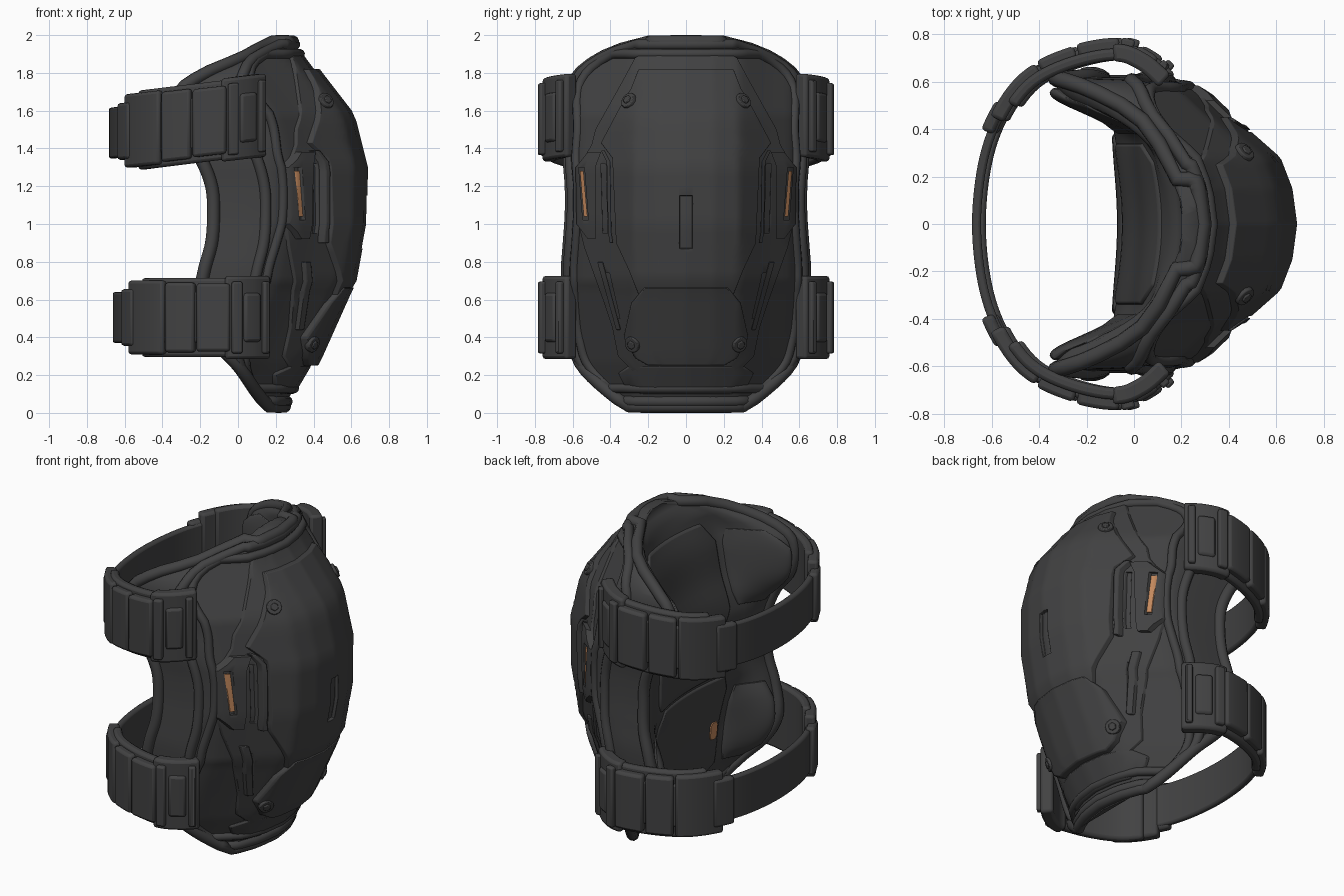
import bpy, bmesh, math
from mathutils import Vector

if "Cube" in bpy.data.objects:
    bpy.data.objects.remove(bpy.data.objects["Cube"])


def material(name, col):
    m = bpy.data.materials.new(name)
    m.diffuse_color = (*col, 1)
    m.use_nodes = True
    m.node_tree.nodes["Principled BSDF"].inputs["Base Color"].default_value = m.diffuse_color
    return m


DARK = material("charcoal", (0.054, 0.054, 0.055))
ORANGE = material("copper_orange", (0.55, 0.25, 0.11))


def interp(tab, v, k=1, smooth=True):
    """Read column k of a table at v, linear or cubic."""
    if v <= tab[0][0]:
        return tab[0][k]
    if v >= tab[-1][0]:
        return tab[-1][k]
    i = max(j for j in range(len(tab) - 1) if tab[j][0] <= v)
    a, b = tab[i], tab[i + 1]
    h = b[0] - a[0]
    t = (v - a[0]) / h
    if not smooth:
        return a[k] + (b[k] - a[k]) * t
    p, n = tab[max(i - 1, 0)], tab[min(i + 2, len(tab) - 1)]
    ma = (b[k] - p[k]) / (b[0] - p[0]) * h
    mb = (n[k] - a[k]) / (n[0] - a[0]) * h
    return ((2*t**3 - 3*t*t + 1) * a[k] + (t**3 - 2*t*t + t) * ma
            + (3*t*t - 2*t**3) * b[k] + (t**3 - t*t) * mb)


def make(name, bm, mat=DARK, bevel=0.0, angle=35):
    bmesh.ops.recalc_face_normals(bm, faces=bm.faces)
    me = bpy.data.meshes.new(name)
    bm.to_mesh(me)
    bm.free()
    ob = bpy.data.objects.new(name, me)
    bpy.context.collection.objects.link(ob)
    me.materials.append(mat)
    bpy.ops.object.select_all(action='DESELECT')
    ob.select_set(True)
    bpy.context.view_layer.objects.active = ob
    bpy.ops.object.shade_smooth_by_angle(angle=math.radians(angle))
    if bevel:
        b = ob.modifiers.new("bevel", 'BEVEL')
        b.width, b.segments, b.limit_method = bevel, 2, 'ANGLE'
        b.angle_limit = math.radians(40)
    return ob


def loft(rings):
    """Closed tube of vertex rings with end caps."""
    bm = bmesh.new()
    vs = [[bm.verts.new(p) for p in r] for r in rings]
    n = len(vs[0])
    for a, b in zip(vs, vs[1:]):
        for i in range(n):
            bm.faces.new((a[i], a[(i + 1) % n], b[(i + 1) % n], b[i]))
    bm.faces.new(vs[0])
    bm.faces.new(vs[-1])
    return bm


# front plate surface: centre line by height, and falloff across the width
CENTRE = [(0, .27), (.1, .32), (.27, .42), (.65, .59), (.7, .62), (1, .675),
          (1.3, .68), (1.58, .61), (1.8, .44), (1.88, .38), (2, .31)]
FALL = [(0, 0), (.15, .02), (.28, .07), (.43, .24), (.55, .365), (.62, .48), (.7, .7)]


def plate_x(y, z):
    return interp(CENTRE, z, 1, False) - interp(FALL, abs(y), 1, False)


# padded body: z, half width, front x, inner x, rear edge x
BODY = [(0, .24, .27, .2, .2), (.08, .37, .32, .13, .12), (.25, .55, .38, .08, 0),
        (.4, .6, .44, .06, -.14), (.55, .62, .52, .05, -.21), (.75, .63, .56, .01, -.18),
        (.9, .62, .59, -.03, -.14), (1.05, .61, .6, -.04, -.13), (1.2, .61, .6, -.04, -.14),
        (1.35, .62, .59, -.01, -.2), (1.5, .61, .57, .04, -.31), (1.7, .61, .48, .08, -.31),
        (1.8, .56, .42, .11, -.17), (1.88, .45, .38, .14, .02), (1.94, .3, .34, .17, .13),
        (1.965, .19, .32, .2, .18), (2, .08, .28, .21, .2)]


def outer_pt(t, z):
    w, xo, xe = (interp(BODY, z, k) for k in (1, 2, 4))
    y = w * math.copysign(abs(math.sin(t)) ** .62, t)
    x = xe + (xo - xe) * max(math.cos(t), 0) ** .62
    return Vector((max(min(x, plate_x(y, z) - .04), xe), y, z))


def inner_x(y, z):
    w, xi, xe = (interp(BODY, z, k) for k in (1, 3, 4))
    a, b = min(.36, w * .6), w - .04
    f = min(max((abs(y) - a) / (b - a), 0), 1)
    dip = min(.05, max(xi - xe, 0) * .4) * min(abs(y) / a, 1) ** 2
    return xi - dip + (xe - xi + dip) * f * f * (3 - 2 * f)


rings = []
for j in range(81):
    z = 2 * j / 80
    w = interp(BODY, z, 1)
    out = [outer_pt(math.pi * (i / 36 - .5), z) for i in range(37)]
    inn = [Vector((inner_x(y, z), y, z)) for y in ((w - .03) * (1 - i / 12) for i in range(25))]
    rings.append(out + inn)
make("padded_body", loft(rings), DARK, 0, 60)


# piping around the pad edge
def piping(name, t0, z0, z1, r):
    zs = [z0 + (z1 - z0) * i / 50 for i in range(51)]
    ts = [t0 * (1 - i / 8) for i in range(1, 16)]
    pts = [outer_pt(t0, z) for z in zs] + [outer_pt(t, z1) for t in ts]
    pts += [outer_pt(-t0, z) for z in reversed(zs)] + [outer_pt(-t, z0) for t in ts]
    cu = bpy.data.curves.new(name, 'CURVE')
    cu.dimensions, cu.bevel_depth, cu.bevel_resolution = '3D', r, 3
    sp = cu.splines.new('POLY')
    sp.points.add(len(pts) - 1)
    for p, v in zip(sp.points, pts):
        p.co = (*v, 1)
    sp.use_cyclic_u = True
    cu.materials.append(DARK)
    bpy.context.collection.objects.link(bpy.data.objects.new(name, cu))


piping("rear_piping", math.pi / 2, .035, 1.965, .034)
piping("side_piping", 1.36, .06, 1.95, .03)
piping("front_piping", 1.12, .13, 1.9, .026)


def panel(name, rows, surf, off, thick, mat=DARK, puff=0, bevel=.01, side=1, cols=20):
    """Panel following a surface; rows are (z, y0, y1)."""
    zs = []
    for a, b in zip(rows, rows[1:]):
        n = max(1, round((b[0] - a[0]) / .05))
        zs += [a[0] + (b[0] - a[0]) * i / n for i in range(n)]
    zs.append(rows[-1][0])
    rings = []
    for z in zs:
        y0, y1 = interp(rows, z, 1, False), interp(rows, z, 2, False)
        v = 2 * (z - zs[0]) / (zs[-1] - zs[0]) - 1
        top, bot = [], []
        for i in range(cols + 1):
            u = 2 * i / cols - 1
            y = y0 + (y1 - y0) * i / cols
            x = surf(y, z) + off
            top.append((x + puff * (1 - u**4) * (1 - v**4), side * y, z))
            bot.append((x - thick, side * y, z))
        rings.append(top + bot[::-1])
    return make(name, loft(rings), mat, bevel)


def cut(ob, cutter):
    m = ob.modifiers.new("slot", 'BOOLEAN')
    m.operation, m.object, m.solver = 'DIFFERENCE', cutter, 'EXACT'
    bpy.context.view_layer.objects.active = ob
    while ob.modifiers[0] != m:
        bpy.ops.object.modifier_move_up(modifier=m.name)
    bpy.ops.object.modifier_apply(modifier=m.name)
    bpy.data.objects.remove(cutter)


def sym(rows):
    return [(z, -w, w) for z, w in rows]


# hard frame, knee plate, lower plate
frame = panel("hard_frame", sym([(.19, .25), (.3, .36), (.45, .39), (.6, .44), (.88, .54), (1, .57),
              (1.3, .57), (1.42, .5), (1.5, .48), (1.75, .34), (1.88, .27), (1.92, .2)]),
              plate_x, -.022, .08, cols=40)
knee = panel("knee_plate", sym([(.6, .24), (.75, .3), (.9, .37), (1.35, .39), (1.43, .45),
             (1.6, .36), (1.72, .29), (1.82, .25)]), plate_x, .008, .06, bevel=.014, cols=40)
panel("lower_plate", sym([(.25, .2), (.29, .27), (.4, .33), (.58, .29), (.665, .22)]),
      plate_x, .016, .07, bevel=.014, cols=30)
panel("lower_bumper", sym([(.1, .24), (.15, .33), (.21, .36), (.25, .3)]), plate_x, -.02, .06)

cut(knee, panel("slot_cutter", [(.87, -.034, .034), (1.15, -.034, .034)],
                plate_x, .06, .075, bevel=0, cols=4))

# side vents, lit strips, strut slots and bolts
for s in (1, -1):
    for rows in ([(.95, .415, .44), (1.32, .425, .45)], [(.5, .35, .375), (.74, .405, .43)]):
        cut(frame, panel("slot_cutter", rows, plate_x, .04, .09, bevel=0, side=s, cols=2))
    house = panel("vent_housing", [(.92, .48, .52), (1, .48, .58), (1.3, .48, .585), (1.38, .45, .52)],
                  plate_x, .012, .09, side=s, cols=8)
    cut(house, panel("slot_cutter", [(1.02, .517, .546), (1.3, .538, .568)],
                     plate_x, .06, .07, bevel=0, side=s, cols=2))
    panel("lit_strip", [(1.04, .522, .541), (1.28, .543, .562)], plate_x, .004, .03,
          ORANGE, bevel=0, side=s, cols=2)
    panel("vent_rib", [(.9, .385, .405), (.96, .395, .412), (1.33, .4, .42), (1.39, .43, .45)],
          plate_x, .016, .06, bevel=.006, side=s, cols=3)
    panel("strut_rib", [(.44, .345, .37), (.8, .44, .47)], plate_x, .0, .06,
          bevel=.006, side=s, cols=3)
    for y, z in ((.3, 1.65), (.28, .365)):
        e = .03
        nrm = Vector((1, -(plate_x(y + e, z) - plate_x(y - e, z)) / (2 * e),
                      -(plate_x(y, z + e) - plate_x(y, z - e)) / (2 * e)))
        nrm.y *= s
        nrm.normalize()
        for nm, r, d, n in (("bolt_ring", .05, .008, 24), ("bolt_head", .028, .016, 6)):
            bm = bmesh.new()
            bmesh.ops.create_cone(bm, cap_ends=True, segments=n, radius1=r, radius2=r * .85, depth=.06)
            ob = make(nm, bm, DARK, .004)
            ob.rotation_euler = nrm.to_track_quat('Z', 'Y').to_euler()
            ob.location = Vector((plate_x(y, z), s * y, z)) + nrm * (d - .02)

# inner cushions
for nm, rows in (("upper_cushion", [(1.22, .3), (1.3, .34), (1.7, .34), (1.82, .26)]),
                 ("middle_cushion", [(.9, .36), (.95, .38), (1.15, .38), (1.2, .36)]),
                 ("lower_cushion", [(.2, .24), (.3, .32), (.78, .34), (.88, .3)])):
    panel(nm, sym(rows), inner_x, -.012, -.05, DARK, -.018, .012)
for s in (1, -1):
    panel("upper_wing_cushion", [(1.3, .4, .54), (1.38, .38, .58), (1.66, .38, .57), (1.76, .4, .5)],
          inner_x, -.012, -.05, DARK, -.04, .012, s)
    panel("lower_wing_cushion", [(.3, .38, .5), (.38, .37, .56), (.68, .38, .58), (.78, .4, .55)],
          inner_x, -.012, -.05, DARK, -.04, .012, s)
panel("inner_tag", [(.47, -.285, -.255), (.49, -.295, -.245), (.56, -.295, -.245), (.58, -.285, -.255)],
      inner_x, -.032, -.008, ORANGE, 0, 0, 1, 4)

# strap path in plan, mirrored about the middle of the back
HALF = [(-.655, 0), (-.63, .25), (-.565, .44), (-.45, .6), (-.28, .69), (-.08, .73), (.04, .69), (.14, .605)]
PATH = [(-i, x, -y) for i, (x, y) in reversed(list(enumerate(HALF))) if i] + \
       [(i, x, y) for i, (x, y) in enumerate(HALF)]


def band(name, s0, s1, off, thick, hh, zc, tilt, dx, bevel=.012):
    n = max(4, round((s1 - s0) * 6))
    rings = []
    for i in range(n + 1):
        s = s0 + (s1 - s0) * i / n
        p = Vector((interp(PATH, s, 1) + dx, interp(PATH, s, 2)))
        a, b = max(s - .05, -7), min(s + .05, 7)
        d = Vector((interp(PATH, b, 1) - interp(PATH, a, 1),
                    interp(PATH, b, 2) - interp(PATH, a, 2))).normalized()
        nr = Vector((-d.y, d.x))
        z = zc + tilt * p.x
        rings.append([(*(p + nr * o), z + h) for o, h in
                      ((off, -hh), (off + thick, -hh), (off + thick, hh), (off, hh))])
    make(name, loft(rings), DARK, bevel)


# straps with their sleeves and buckles
for pre, zc, tilt, dx in (("upper", 1.56, .12, 0), ("lower", .505, .0, .02)):
    band(pre + "_strap", -6.8, 6.8, -.01, .038, .135, zc, tilt, dx)
    for s in (1, -1):
        for part, a, b, off, th, hh in (("slider", 1.65, 2.3, .0, .055, .15),
                                        ("sleeve_end", 1.98, 3.35, -.02, .065, .195),
                                        ("sleeve_middle", 3.4, 4.2, -.02, .07, .185),
                                        ("sleeve_front", 4.25, 5.1, -.02, .075, .18),
                                        ("sleeve_lining", 2.4, 5.4, -.04, .05, .21),
                                        ("buckle_base", 4.95, 6.95, -.045, .075, .22),
                                        ("buckle_bar_rear", 5.15, 5.5, 0, .058, .19),
                                        ("buckle_bar_front", 6.45, 6.75, 0, .055, .19),
                                        ("buckle_pad", 5.6, 6.35, 0, .045, .13)):
            lo, hi = (a, b) if s > 0 else (-b, -a)
            band(pre + "_" + part, lo, hi, off, th, hh, zc, tilt, dx, .016)
